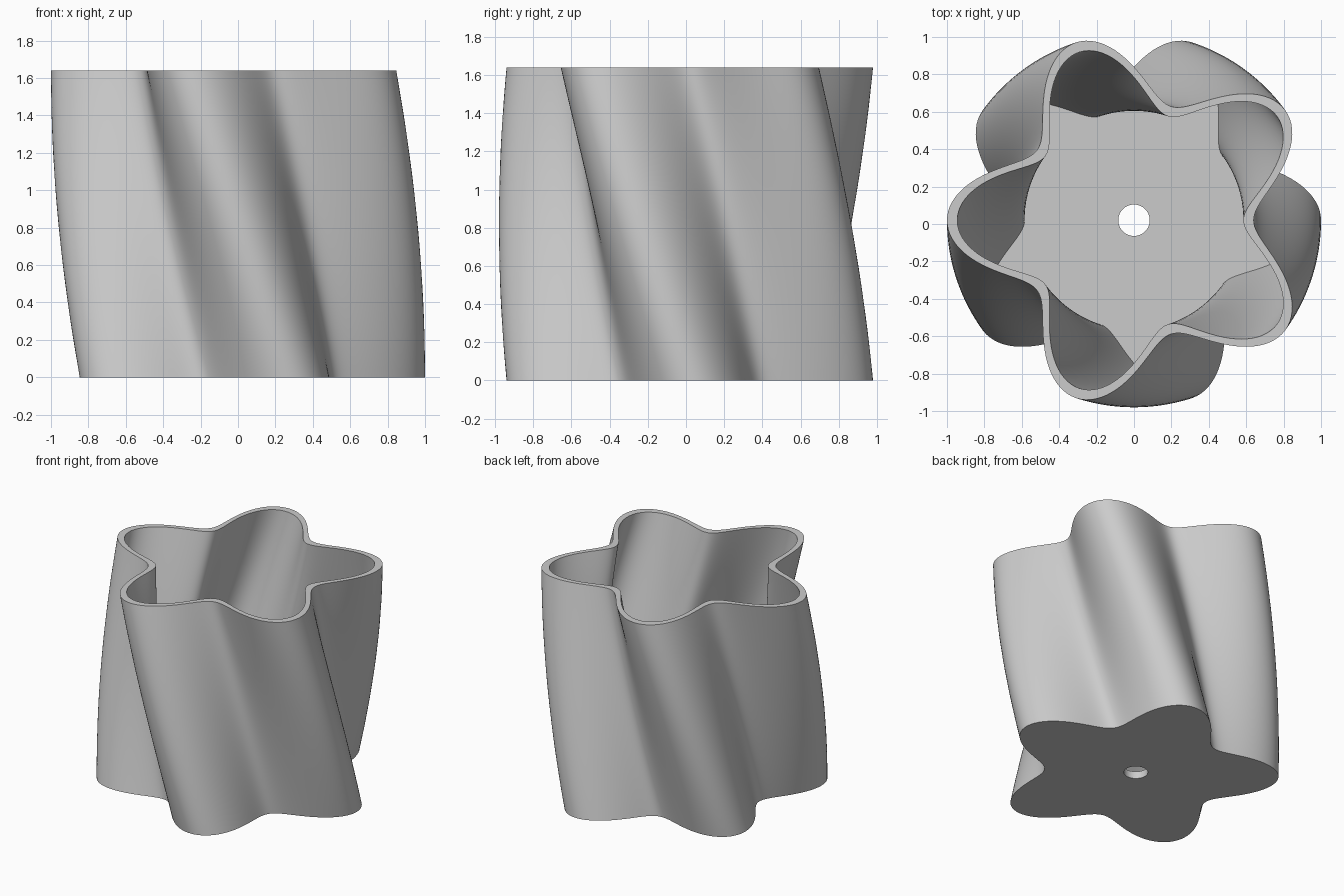
import bpy
import bmesh
from math import sin, cos, tau, radians

cube = bpy.data.objects.get("Cube")
if cube:
    bpy.data.objects.remove(cube, do_unlink=True)

HEIGHT = 1.64
FLOOR = 0.055
WALL = 0.055
HOLE = 0.084
TWIST = radians(-36)
AXIS_Y = 0.02
SEGMENTS = 240
LEVELS = 36
LOBES = 5


def lobed_ring(inset, z, turn):
    """Five-lobed outline, pulled in by inset and turned about the axis."""
    ring = []
    for i in range(SEGMENTS):
        a = tau * i / SEGMENTS
        r = 0.82 + 0.18 * cos(LOBES * a) - inset
        ring.append((r * cos(a + turn), r * sin(a + turn) + AXIS_Y, z))
    return ring


def round_ring(radius, z, turn):
    """Plain circle for the drain hole."""
    return [(radius * cos(tau * i / SEGMENTS + turn),
             radius * sin(tau * i / SEGMENTS + turn) + AXIS_Y, z)
            for i in range(SEGMENTS)]


# Section loops: hole, outer wall going up, inner wall going down, hole
steps = [k / LEVELS for k in range(LEVELS + 1)]
rings = [round_ring(HOLE, 0, 0)]
rings += [lobed_ring(0, HEIGHT * t, TWIST * t) for t in steps]
rings += [lobed_ring(WALL, FLOOR + (HEIGHT - FLOOR) * t, TWIST * t)
          for t in reversed(steps)]
rings.append(round_ring(HOLE, FLOOR, 0))

# Loft the loops into one closed, hollow body
bm = bmesh.new()
loops = [[bm.verts.new(p) for p in ring] for ring in rings]
for j, low in enumerate(loops):
    high = loops[(j + 1) % len(loops)]
    for i in range(SEGMENTS):
        n = (i + 1) % SEGMENTS
        bm.faces.new((low[i], low[n], high[n], high[i]))
bmesh.ops.recalc_face_normals(bm, faces=bm.faces)

mesh = bpy.data.meshes.new("twisted_pot")
bm.to_mesh(mesh)
bm.free()
pot = bpy.data.objects.new("twisted_pot", mesh)
bpy.context.scene.collection.objects.link(pot)

# Plain grey finish
grey = bpy.data.materials.new("plain_grey")
grey.use_nodes = True
colour = (0.6, 0.6, 0.6, 1)
grey.diffuse_color = colour
for node in grey.node_tree.nodes:
    if node.type == 'BSDF_PRINCIPLED':
        node.inputs["Base Color"].default_value = colour
mesh.materials.append(grey)

# Smooth walls, crisp rim and base
bpy.ops.object.select_all(action='DESELECT')
pot.select_set(True)
bpy.context.view_layer.objects.active = pot
bpy.ops.object.shade_smooth_by_angle(angle=radians(35))
